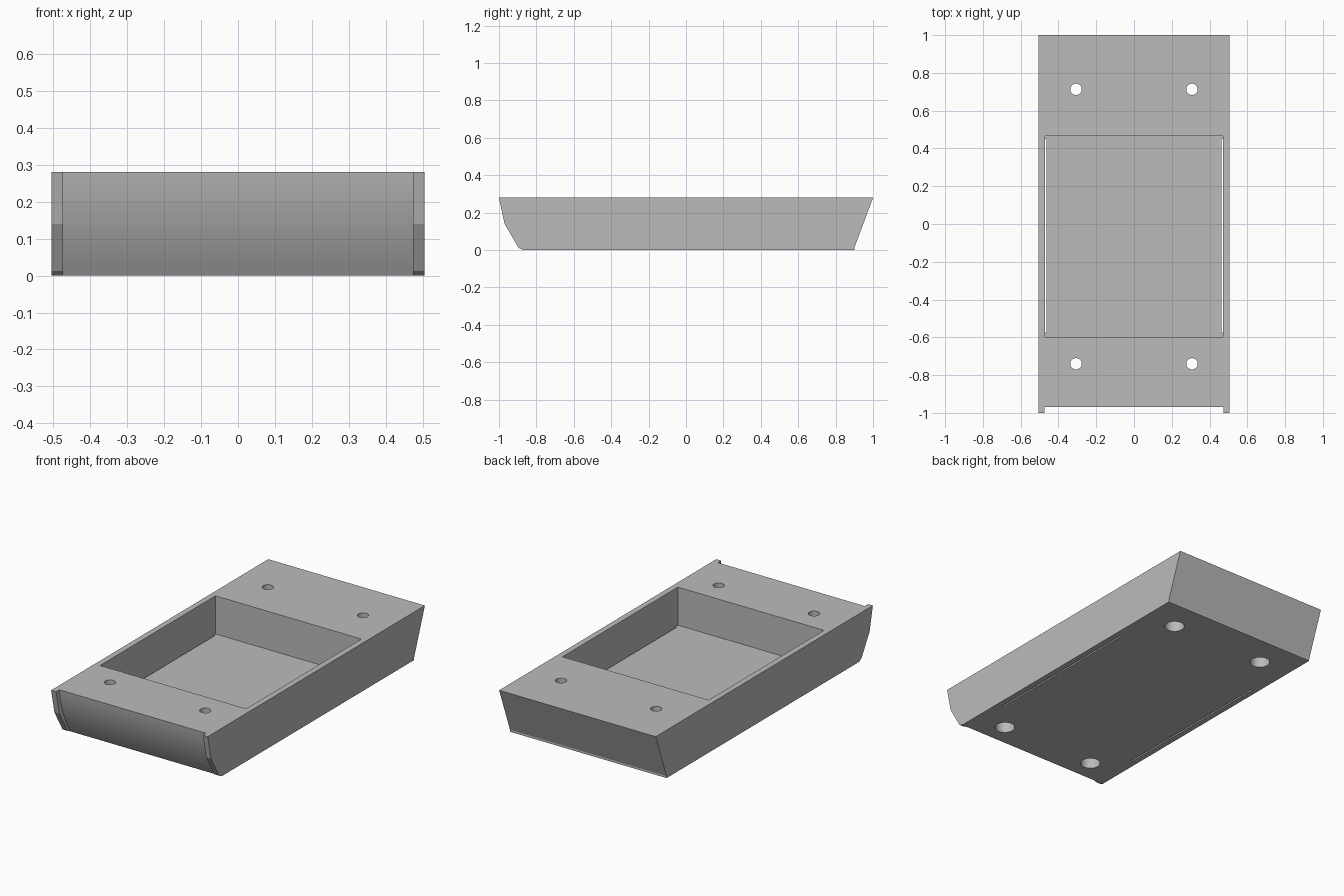
import bpy, bmesh, math
from mathutils import Matrix

cube = bpy.data.objects.get("Cube")
if cube:
    bpy.data.objects.remove(cube, do_unlink=True)

grey = bpy.data.materials.new("plain grey")
grey.use_nodes = True
COLOUR = (0.5, 0.5, 0.5, 1)
grey.diffuse_color = COLOUR
grey.node_tree.nodes["Principled BSDF"].inputs["Base Color"].default_value = COLOUR


def add_object(name, bm):
    bmesh.ops.recalc_face_normals(bm, faces=bm.faces)
    mesh = bpy.data.meshes.new(name)
    bm.to_mesh(mesh)
    bm.free()
    mesh.materials.append(grey)
    obj = bpy.data.objects.new(name, mesh)
    bpy.context.collection.objects.link(obj)
    return obj


def extrude_profile(name, profile, x0, x1):
    """Extrude a (y, z) outline along x."""
    bm = bmesh.new()
    face = bm.faces.new([bm.verts.new((x0, y, z)) for y, z in profile])
    new = bmesh.ops.extrude_face_region(bm, geom=[face])["geom"]
    bmesh.ops.translate(bm, vec=(x1 - x0, 0, 0),
                        verts=[v for v in new if isinstance(v, bmesh.types.BMVert)])
    return add_object(name, bm)


def box(name, x0, x1, y0, y1, z0, z1):
    return extrude_profile(name, [(y0, z0), (y1, z0), (y1, z1), (y0, z1)], x0, x1)


def cylinder(name, x, y, radius, z0, z1):
    bm = bmesh.new()
    bmesh.ops.create_cone(bm, cap_ends=True, segments=40, radius1=radius, radius2=radius,
                          depth=z1 - z0, matrix=Matrix.Translation((x, y, (z0 + z1) / 2)))
    return add_object(name, bm)


def combine(target, tool, operation):
    mod = target.modifiers.new("combine", "BOOLEAN")
    mod.operation = operation
    mod.solver = "EXACT"
    mod.object = tool
    bpy.context.view_layer.objects.active = target
    bpy.ops.object.modifier_apply(modifier=mod.name)
    bpy.data.objects.remove(tool, do_unlink=True)


HALF, INNER, TOP, FLOOR = 0.505, 0.471, 0.28, 0.058
BACK = [(0.9, 0), (0.9, 0.012), (1, TOP)]

# Main block with faceted front and sloping back
body = extrude_profile("tray_body", BACK + [(-1, TOP), (-0.97, 0.14), (-0.895, 0.012),
                                            (-0.87, 0)], -HALF, HALF)

# Curved recess across the front, leaving a thin cheek on each side
steps = 12
curve = []
for i in range(steps + 1):
    t = i / steps
    curve.append((-0.97 + 0.03 * t + 0.07 * t * t, TOP * (1 - t)))
recess = extrude_profile("front_recess", [(-1.1, TOP + 0.1), (-0.97, TOP + 0.1)] + curve
                         + [(-0.87, -0.1), (-1.1, -0.1)], -0.473, 0.473)
combine(body, recess, "DIFFERENCE")

# Open pocket
combine(body, box("pocket", -INNER, INNER, -0.598, 0.465, FLOOR, 0.5), "DIFFERENCE")

# Narrow slots along both sides of the pocket floor
for side in (-1, 1):
    x0, x1 = sorted((side * INNER, side * (INNER - 0.009)))
    combine(body, box("floor_slot", x0, x1, -0.575, 0.45, -0.1, FLOOR + 0.02), "DIFFERENCE")

# Screw holes, widened from below
for x in (-0.307, 0.307):
    for y in (-0.74, 0.713):
        combine(body, cylinder("screw_hole", x, y, 0.03, -0.1, 0.5), "DIFFERENCE")
        combine(body, cylinder("screw_head_bore", x, y, 0.054, -0.1, 0.2), "DIFFERENCE")

# Smooth the curved front and hole walls only
bpy.ops.object.select_all(action="DESELECT")
body.select_set(True)
bpy.context.view_layer.objects.active = body
bpy.ops.object.shade_smooth_by_angle(angle=math.radians(15))
